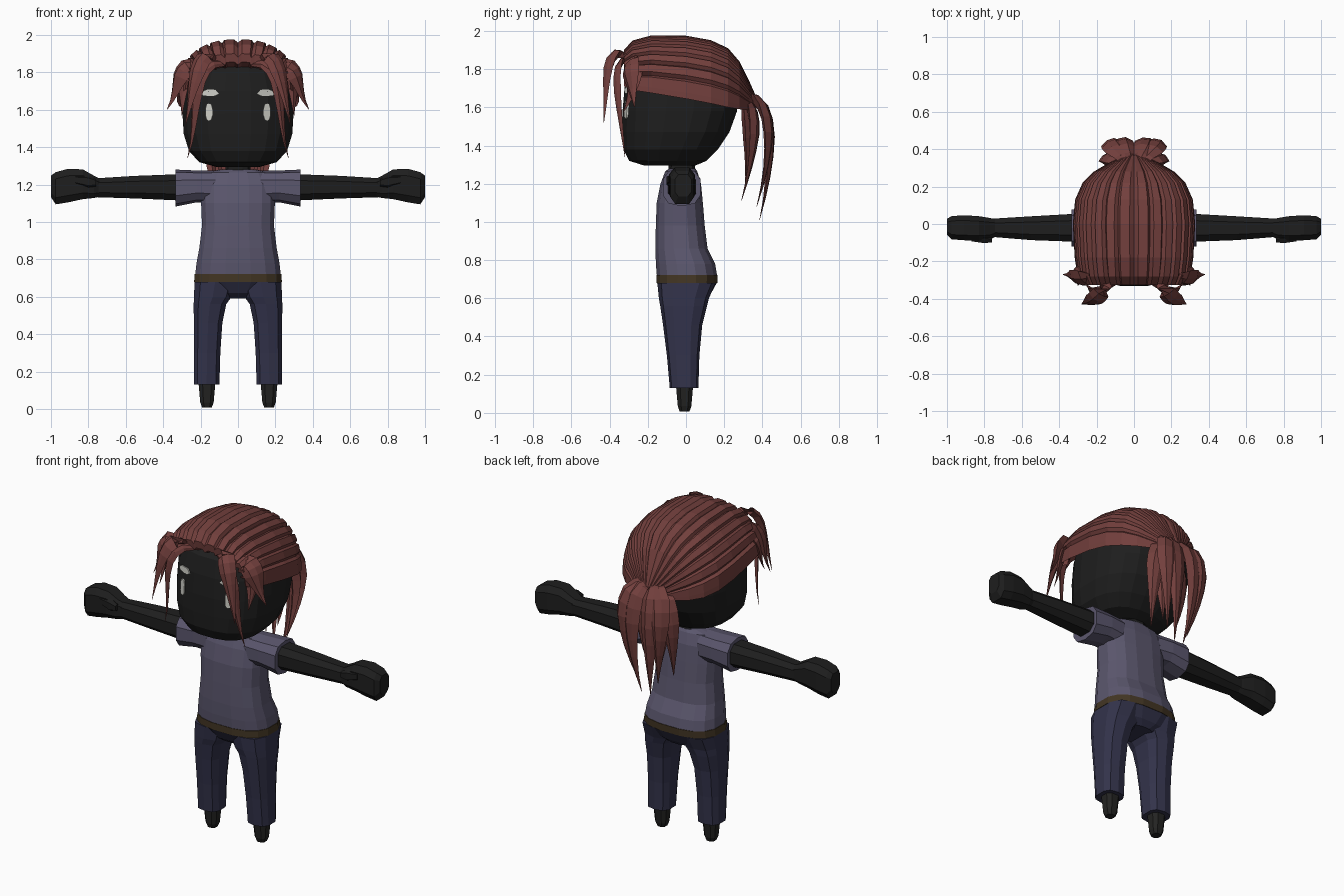
import bpy, bmesh, math
from mathutils import Vector
from mathutils.bvhtree import BVHTree
from mathutils.geometry import interpolate_bezier

if "Cube" in bpy.data.objects:
    bpy.data.objects.remove(bpy.data.objects["Cube"])


def material(name, r, g, b):
    m = bpy.data.materials.new(name)
    m.use_nodes = True
    m.diffuse_color = (r, g, b, 1)
    bsdf = m.node_tree.nodes["Principled BSDF"]
    bsdf.inputs["Base Color"].default_value = (r, g, b, 1)
    bsdf.inputs["Roughness"].default_value = 0.9
    return m


SKIN = material("charcoal skin", .013, .013, .013)
SHOE = material("dark shoe", .017, .017, .016)
HAIR = material("auburn hair", .17, .05, .046)
SHIRT = material("dusty violet shirt", .105, .095, .155)
PANTS = material("navy trousers", .033, .033, .07)
BELT = material("brown belt", .055, .036, .017)
LIGHT = material("pale grey", .6, .6, .55)


def loft(name, rings, mat, closed=True):
    """Skin a list of point rings; closed rings get end caps."""
    bm = bmesh.new()
    rows = [[bm.verts.new(p) for p in ring] for ring in rings]
    n = len(rows[0])
    for a, b in zip(rows, rows[1:]):
        for i in range(n if closed else n - 1):
            j = (i + 1) % n
            bm.faces.new((a[i], a[j], b[j], b[i]))
    if closed:
        bm.faces.new(rows[0])
        bm.faces.new(rows[-1])
    bmesh.ops.recalc_face_normals(bm, faces=bm.faces)
    me = bpy.data.meshes.new(name)
    bm.to_mesh(me)
    bm.free()
    me.materials.append(mat)
    ob = bpy.data.objects.new(name, me)
    bpy.context.collection.objects.link(ob)
    return ob


def oval(a0, a1, b0, b1, n, power):
    """Rounded-box outline between two ranges."""
    pts = []
    for k in range(n):
        t = 2 * math.pi * (k + .5) / n
        c, s = math.cos(t), math.sin(t)
        pts.append(((a0 + a1) / 2 + (a1 - a0) / 2 * math.copysign(abs(c) ** power, c),
                    (b0 + b1) / 2 + (b1 - b0) / 2 * math.copysign(abs(s) ** power, s)))
    return pts


def upright(name, sections, mat, n=12, power=.75, side=1):
    """Sections: z, centre x, half width, front y, back y."""
    return loft(name, [[(side * x, y, z) for x, y in oval(cx - w, cx + w, f, b, n, power)]
                       for z, cx, w, f, b in sections], mat)


def sideways(name, sections, mat, side, n=8, power=.75):
    """Sections: x, front y, back y, low z, high z."""
    return loft(name, [[(side * x, y, z) for y, z in oval(f, b, lo, hi, n, power)]
                       for x, f, b, lo, hi in sections], mat)


# Head and neck
head = upright("head", [
    (1.295, 0, .12, -.22, .05), (1.32, 0, .21, -.30, .11), (1.38, 0, .265, -.33, .17),
    (1.47, 0, .293, -.335, .23), (1.58, 0, .30, -.335, .27), (1.70, 0, .295, -.325, .28),
    (1.80, 0, .26, -.30, .25), (1.88, 0, .18, -.22, .18), (1.92, 0, .08, -.1, .08)],
    SKIN, 20, .78)
upright("neck", [(1.2, 0, .075, -.10, .05), (1.34, 0, .065, -.09, .05)], SKIN)

# Shirt body, belt and trouser seat
upright("shirt_body", [
    (.72, 0, .232, -.155, .165), (.78, 0, .225, -.16, .155), (.86, 0, .21, -.162, .115),
    (.98, 0, .195, -.16, .10), (1.10, 0, .20, -.155, .09), (1.20, 0, .20, -.135, .08),
    (1.265, 0, .17, -.11, .06), (1.28, 0, .10, -.09, .05)], SHIRT, 16)
upright("belt", [(.68, 0, .238, -.158, .166), (.722, 0, .235, -.158, .168)], BELT, 16)
upright("trouser_seat", [(.59, 0, .09, -.08, .10), (.62, 0, .17, -.12, .13),
                         (.68, 0, .235, -.155, .163)], PANTS, 16)

for side, word in ((1, "left"), (-1, "right")):
    # Legs and feet
    upright(word + "_trouser_leg", [
        (.13, .168, .071, -.085, .065), (.30, .165, .073, -.10, .07),
        (.46, .160, .079, -.12, .085), (.56, .150, .090, -.135, .11),
        (.60, .135, .104, -.142, .12), (.68, .122, .114, -.15, .155)], PANTS, 10, .7, side)
    upright(word + "_foot", [(.008, .166, .027, -.035, .02), (.035, .166, .038, -.045, .03),
                             (.14, .166, .048, -.055, .04)], SHOE, 8, .75, side)

    # Sleeves, arms and fists
    sideways(word + "_sleeve", [
        (.12, -.12, .07, 1.10, 1.275), (.22, -.125, .08, 1.105, 1.275),
        (.335, -.125, .08, 1.082, 1.28)], SHIRT, side, 10)
    sideways(word + "_arm", [
        (.30, -.10, .06, 1.11, 1.26), (.55, -.09, .045, 1.122, 1.25),
        (.78, -.07, .03, 1.13, 1.235)], SKIN, side)
    sideways(word + "_fist", [
        (.73, -.065, .025, 1.135, 1.23), (.77, -.085, .035, 1.125, 1.25),
        (.83, -.093, .045, 1.118, 1.285), (.91, -.09, .05, 1.10, 1.288),
        (.975, -.085, .045, 1.09, 1.27), (1.0, -.06, .03, 1.13, 1.25)], SKIN, side, 8, .6)
    sideways(word + "_thumb", [
        (.76, -.10, -.06, 1.19, 1.23), (.80, -.105, -.05, 1.18, 1.25),
        (.87, -.095, -.05, 1.20, 1.25)], SKIN, side, 6)

# Eyes and brows: thin plates laid on the face
tree = BVHTree.FromObject(head, bpy.context.evaluated_depsgraph_get())


def face_plate(name, outline):
    def on_face(x, z, gap):
        hit = tree.ray_cast(Vector((x, -2, z)), Vector((0, 1, 0)))[0]
        return (x, hit.y - gap, z)
    loft(name, [[on_face(x, z, gap) for x, z in outline] for gap in (0, .009)], LIGHT)


for side, word in ((1, "left"), (-1, "right")):
    face_plate(word + "_eye", [(side * x, z) for x, z in oval(.137, .173, 1.54, 1.635, 10, .6)])
    face_plate(word + "_brow", [(side * x, z) for x, z in
               ((.10, 1.685), (.125, 1.672), (.19, 1.676), (.20, 1.69), (.17, 1.708), (.12, 1.708))])

# Hair cap: ridged strands sweeping from the hairline to the tie
STRANDS = 7
SUB = ((0, 1), (.2, 0), (.8, 0))
half = [((k + t) / STRANDS, d) for k in range(STRANDS) for t, d in SUB] + [(1, 0)]
columns = [(-t, d) for t, d in reversed(half[1:])] + half


def hair_ring(y, width, top, base, groove):
    ring = []
    for t, depth in columns:
        a = t * math.pi / 2
        m = 1 - groove * depth
        ring.append((width * m * math.copysign(abs(math.sin(a)) ** .85, a), y,
                     base + (top - base) * m * max(math.cos(a), 0) ** .75))
    return ring


loft("hair_cap", [hair_ring(*s) for s in (
    (-.27, .25, 1.83, 1.70, .05), (-.32, .27, 1.855, 1.71, .10), (-.325, .28, 1.90, 1.71, .10),
    (-.28, .302, 1.95, 1.69, .08), (-.18, .317, 1.977, 1.675, .06), (0, .327, 1.975, 1.645, .05),
    (.13, .315, 1.952, 1.62, .05), (.22, .275, 1.91, 1.60, .06), (.28, .215, 1.84, 1.59, .07),
    (.33, .13, 1.74, 1.585, .08), (.37, .05, 1.65, 1.58, .08))], HAIR, False)


def lock(name, a, b, c, d, width, blunt=.5):
    """Tapered pointed strand along a four-point curve."""
    steps = 9
    pts = interpolate_bezier(Vector(a), Vector(b), Vector(c), Vector(d), steps)
    rings = []
    for i, p in enumerate(pts):
        along = (pts[min(i + 1, steps - 1)] - pts[max(i - 1, 0)]).normalized()
        across = along.cross(Vector((p.x, p.y, .05))).normalized()
        out = across.cross(along)
        u = i / (steps - 1)
        w = width * max(.03, min(1, blunt + 2 * u, 1.9 * (1 - u)))
        rings.append([p + across * w, p + out * w * .45 + across * w * .35,
                      p + out * w * .4 - across * w * .35, p - across * w, p - out * w * .45])
    loft(name, rings, HAIR)


FRINGE = {
    "long": ((.07, -.30, 1.85), (.27, -.41, 1.88), (.20, -.34, 1.55), (.27, -.32, 1.34), .035),
    "swept": ((.13, -.29, 1.85), (.20, -.43, 1.97), (.24, -.41, 1.72), (.28, -.43, 1.52), .05),
    "temple": ((.20, -.26, 1.82), (.33, -.31, 1.87), (.30, -.28, 1.72), (.38, -.27, 1.60), .06),
    "cheek": ((.25, -.24, 1.80), (.31, -.28, 1.78), (.29, -.27, 1.68), (.30, -.33, 1.57), .045),
}
TAIL = {
    "inner": ((.02, .32, 1.66), (.08, .47, 1.66), (.07, .46, 1.30), (.03, .385, 1.01), .06),
    "middle": ((.03, .31, 1.65), (.16, .47, 1.66), (.13, .45, 1.35), (.07, .37, 1.08), .06),
    "outer": ((.03, .30, 1.63), (.17, .39, 1.62), (.16, .36, 1.35), (.12, .29, 1.11), .055),
    "under": ((.02, .30, 1.62), (.07, .33, 1.55), (.08, .33, 1.35), (.05, .31, 1.17), .06),
}
for side, word in ((1, "left"), (-1, "right")):
    for group, locks in (("fringe", FRINGE), ("ponytail", TAIL)):
        for kind, (*path, width) in locks.items():
            lock(f"{word}_{kind}_{group}_lock", *[(side * x, y, z) for x, y, z in path], width)
